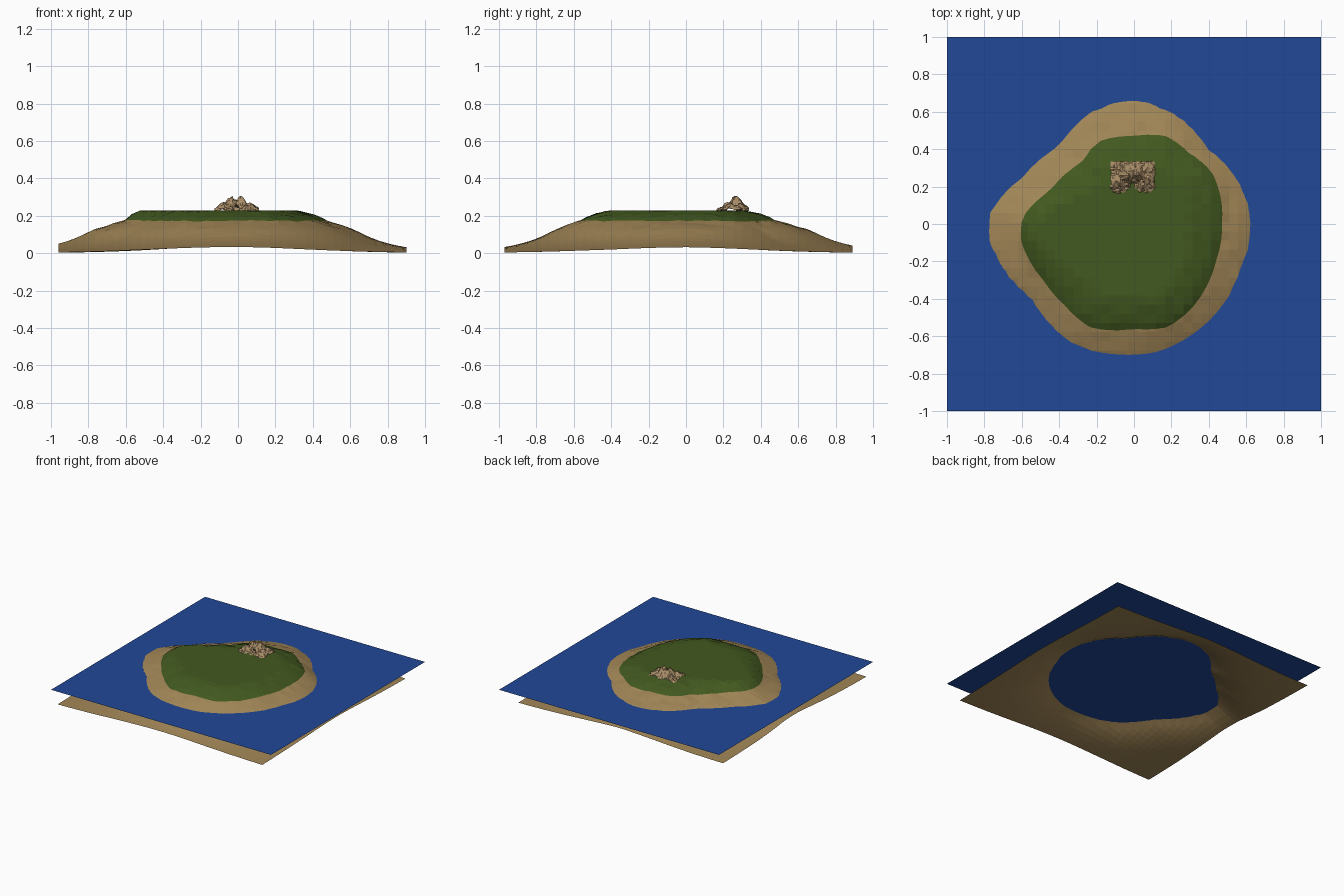
import bpy, bmesh, math, random
from mathutils import Vector

if "Cube" in bpy.data.objects:
    bpy.data.objects.remove(bpy.data.objects["Cube"])

random.seed(4)
X0, X1, Y0, Y1, N = -0.96, 0.90, -0.97, 0.89, 38
SEA = 0.125

# Shoreline and grass edge as (angle in degrees, radius)
SHORE = [(0, .63), (19, .61), (45, .56), (66, .62), (90, .67), (113, .64), (134, .58),
         (157, .65), (175, .775), (186, .785), (200, .74), (216, .68), (241, .72),
         (262, .71), (278, .70), (297, .67), (314, .65), (336, .62)]
GRASS = [(0, .47), (12, .48), (34, .50), (52, .48), (70, .50), (90, .47), (114, .48),
         (130, .43), (158, .48), (177, .60), (189, .61), (212, .57), (229, .57),
         (247, .60), (270, .56), (288, .58), (307, .54), (320, .51), (336, .48)]


def radius(table, a):
    pts = table + [(360, table[0][1])]
    for (a0, r0), (a1, r1) in zip(pts, pts[1:]):
        if a0 <= a <= a1:
            return r0 + (r1 - r0) * (a - a0) / (a1 - a0)
    return table[0][1]


def material(name, rgb):
    m = bpy.data.materials.new(name)
    m.diffuse_color = (*rgb, 1)
    m.use_nodes = True
    m.node_tree.nodes["Principled BSDF"].inputs["Base Color"].default_value = m.diffuse_color
    return m


def make_object(name, bm, mat):
    bmesh.ops.recalc_face_normals(bm, faces=bm.faces)
    if sum(f.normal.z for f in bm.faces) < 0:
        bmesh.ops.reverse_faces(bm, faces=bm.faces)
    me = bpy.data.meshes.new(name)
    bm.to_mesh(me)
    bm.free()
    me.materials.append(mat)
    ob = bpy.data.objects.new(name, me)
    bpy.context.collection.objects.link(ob)
    return ob


def sheet(name, xs, ys, func, mat, keep=None):
    """Grid surface; func(i, j, x, y) gives a point, keep(i, j) filters faces."""
    bm = bmesh.new()
    v = [[bm.verts.new(func(i, j, x, y)) for j, y in enumerate(ys)] for i, x in enumerate(xs)]
    for i in range(len(xs) - 1):
        for j in range(len(ys) - 1):
            cell = [(i, j), (i + 1, j), (i + 1, j + 1), (i, j + 1)]
            if keep is None or any(keep(*c) for c in cell):
                bm.faces.new([v[a][b] for a, b in cell])
    loose = [w for w in bm.verts if not w.link_faces]
    bmesh.ops.delete(bm, geom=loose, context='VERTS')
    return make_object(name, bm, mat)


def steps(a, b, n):
    return [a + (b - a) * k / n for k in range(n + 1)]


sand = material("sand", (0.36, 0.24, 0.095))
green = material("grass", (0.055, 0.10, 0.014))
blue = material("sea", (0.015, 0.065, 0.31))
stone = material("stone", (0.40, 0.27, 0.14))

xs, ys = steps(X0, X1, N), steps(Y0, Y1, N)
ground, cover = {}, {}
for i, x in enumerate(xs):
    for j, y in enumerate(ys):
        r, a = math.hypot(x, y), math.degrees(math.atan2(y, x)) % 360
        rs, rg = radius(SHORE, a), radius(GRASS, a)
        slope = 0.16 - 0.09 * max(0, math.cos(math.radians(a - 183))) ** 6
        if r > rs:      # sea bed
            z = SEA * math.exp(-(r - rs) / 0.2)
        elif r > rg:    # beach
            z = SEA + 0.05 * (rs - r) / (rs - rg)
        else:           # hill under the grass
            z = 0.175 + 0.043 * min(1, (rg - r) / slope)
        if rg - slope < r < rs - 0.06:
            z += random.uniform(-0.004, 0.004)
        ground[i, j] = z
        cover[i, j] = max(-0.012, min(0.012, (rg - r) * 0.25))

# Sandy terrain, grass layer that dips into it, and sea surface
sheet("sand_terrain", xs, ys, lambda i, j, x, y: (x, y, ground[i, j]), sand)
sheet("grass_cover", xs, ys,
      lambda i, j, x, y: (x, y, min(0.23, ground[i, j] + cover[i, j])),
      green, keep=lambda i, j: cover[i, j] > 0)
sheet("sea_surface", [-1, 1], [-1, 1], lambda i, j, x, y: (x, y, SEA), blue)

# Rocky outcrop with twin peaks and a small cave mouth at the front
PEAKS = [(-.035, .265, .080, .055), (.015, .270, .085, .05), (-.075, .225, .045, .05),
         (.060, .235, .042, .055), (-.06, .29, .04, .05), (.06, .285, .04, .05)]


def rock_point(i, j, x, y):
    h = max(p[2] * (1 - math.hypot(x - p[0], y - p[1]) / p[3] * 0.8) for p in PEAKS)
    if abs(x + .01) < .018 and y < .225:
        h = 0
    if h > 0:
        h += random.uniform(-0.008, 0.006)
        x += random.uniform(-.004, .004)
        y += random.uniform(-.004, .004)
    return (x, y, max(0.226, 0.23 + h))


sheet("rock_outcrop", steps(-.125, .11, 22), steps(.165, .335, 16), rock_point, stone)

# Dark cave mouth
bm = bmesh.new()
arch = [(-.03, 0), (.01, 0), (.008, .02), (-.01, .032), (-.028, .02)]
bm.faces.new([bm.verts.new((x, .222, .23 + z)) for x, z in arch])
make_object("cave_mouth", bm, material("cave_shadow", (.02, .015, .01)))
